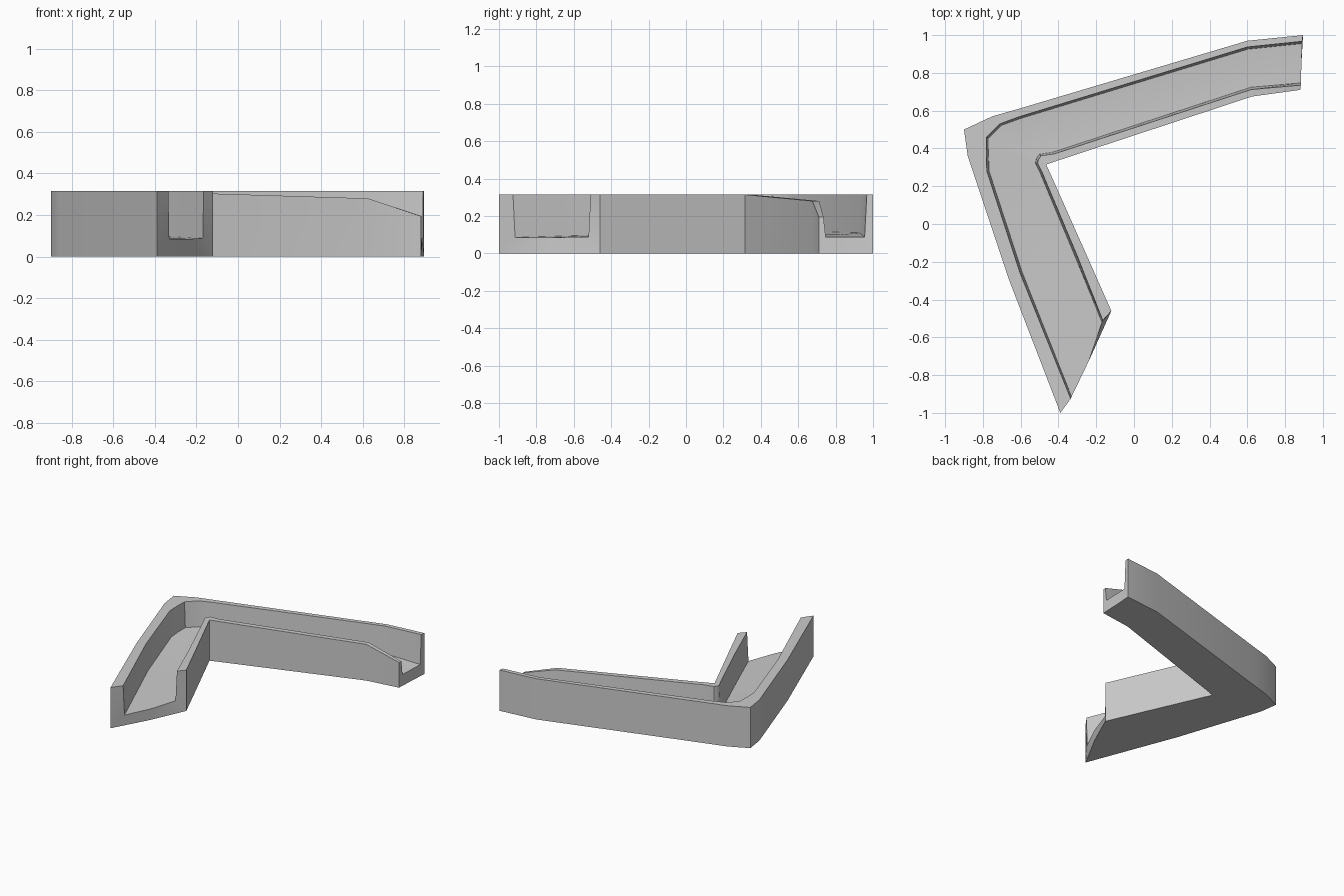
import bpy, bmesh
from mathutils import Vector as V

if "Cube" in bpy.data.objects:
    bpy.data.objects.remove(bpy.data.objects["Cube"])

TOP = 0.315
# Stations along the bent trough:
# outer edge, outer lip, inner lip, inner edge (plan x, y), inner rail height, floor height outer/inner
stations = [
    ((0.895, 1.00), (0.89, 0.967), (0.883, 0.735), (0.88, 0.71), 0.195, 0.088, 0.088),
    ((0.60, 0.97), (0.60, 0.937), (0.62, 0.712), (0.625, 0.675), 0.28, 0.11, 0.10),
    ((-0.61, 0.61), (-0.61, 0.567), (-0.42, 0.372), (-0.40, 0.337), 0.312, 0.12, 0.11),
    ((-0.75, 0.57), (-0.71, 0.53), (-0.492, 0.362), (-0.465, 0.315), TOP, 0.12, 0.11),
    ((-0.90, 0.50), (-0.78, 0.46), (-0.508, 0.337), (-0.463, 0.311), TOP, 0.12, 0.11),
    ((-0.88, 0.36), (-0.782, 0.37), (-0.51, 0.32), (-0.46, 0.304), TOP, 0.12, 0.11),
    ((-0.86, 0.30), (-0.779, 0.28), (-0.485, 0.27), (-0.44, 0.26), TOP, 0.115, 0.105),
    ((-0.66, -0.30), (-0.603, -0.26), (-0.30, -0.17), (-0.255, -0.155), TOP, 0.105, 0.095),
    ((-0.39, -1.00), (-0.335, -0.925), (-0.165, -0.51), (-0.12, -0.46), TOP, 0.085, 0.088),
]


def section(o, a, d, i, rail, zo, zi):
    """Closed U-shaped cross-section with slightly drafted walls."""
    o, a, d, i = V(o), V(a), V(d), V(i)
    across = (d - a).normalized() * 0.012
    b, c = a + across, d - across
    mid = (b + c) / 2
    if o.y < -0.9:                      # the front end bows out a little
        mid += V((0.013, -0.003))
    pts = [(o, 0), (o, TOP), (a, TOP), (b, zo), (mid, min(zo, zi)),
           (c, zi), (d, rail), (i, rail), (i, 0),
           (mid, 0)]
    return [(p.x, p.y, z) for p, z in pts]


# Loft the cross-sections and close both ends
bm = bmesh.new()
rings = [[bm.verts.new(p) for p in section(*s)] for s in stations]
n = len(rings[0])
for r, s in zip(rings, rings[1:]):
    for k in range(n):
        bm.faces.new((r[k], r[(k + 1) % n], s[(k + 1) % n], s[k]))
for ring in (rings[0], rings[-1]):      # outer wall, floor and inner wall end caps
    for ids in ((0, 1, 2, 3), (0, 3, 4, 9), (9, 4, 5, 8), (5, 6, 7, 8)):
        bm.faces.new([ring[k] for k in ids])
bmesh.ops.recalc_face_normals(bm, faces=bm.faces)

mesh = bpy.data.meshes.new("bent_trough")
bm.to_mesh(mesh)
bm.free()
trough = bpy.data.objects.new("bent_trough", mesh)
bpy.context.collection.objects.link(trough)
bpy.context.view_layer.objects.active = trough
trough.select_set(True)
bpy.ops.object.shade_smooth_by_angle(angle=0.6)
